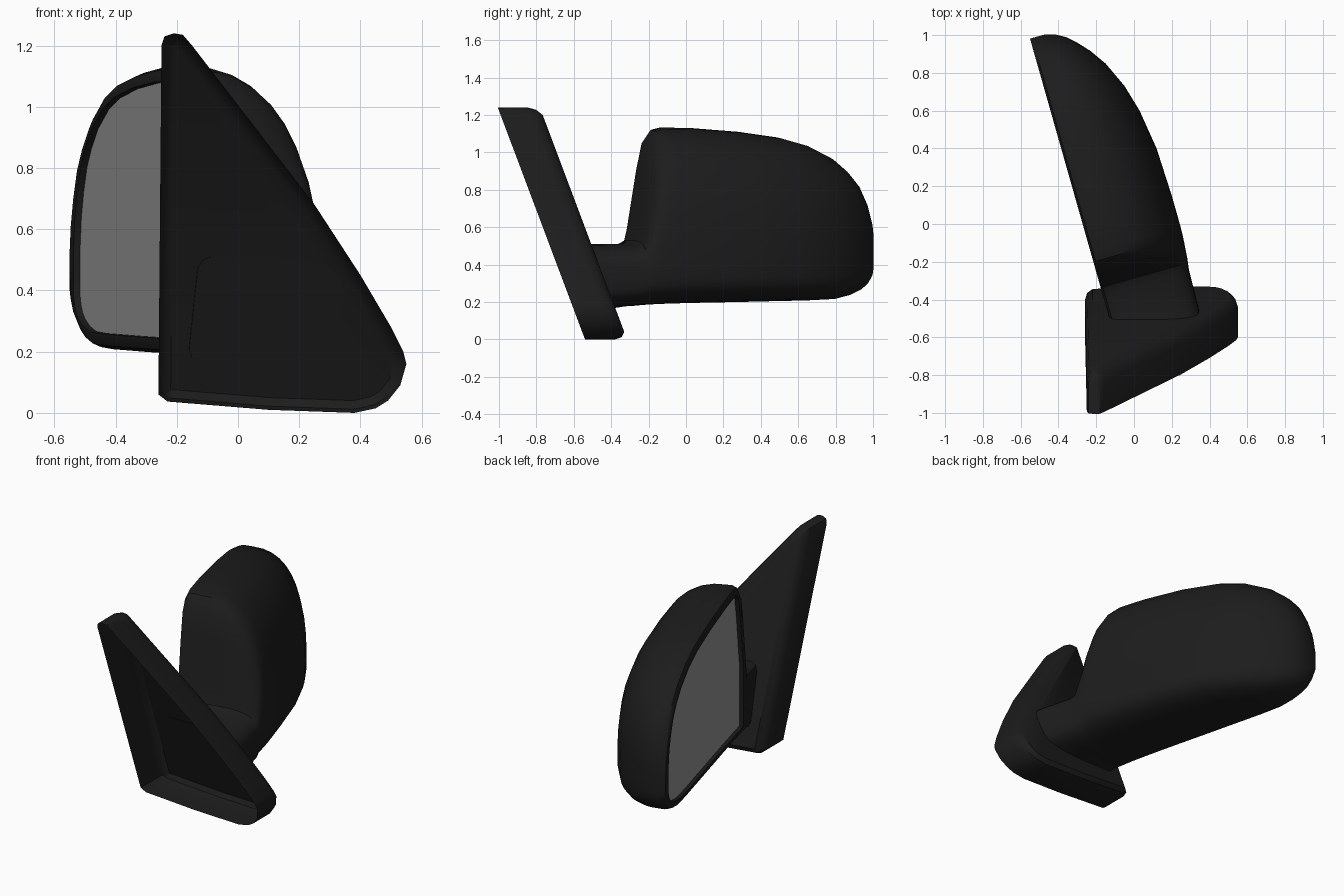
import bpy, bmesh, math
from mathutils import Vector

cube = bpy.data.objects.get("Cube")
if cube:
    bpy.data.objects.remove(cube)


def material(name, shade):
    mat = bpy.data.materials.new(name)
    mat.use_nodes = True
    color = (shade, shade, shade, 1)
    mat.diffuse_color = color
    mat.node_tree.nodes["Principled BSDF"].inputs["Base Color"].default_value = color
    return mat


def loft(name, rings, mat, cap_start=True, smooth=True):
    """Skin a row of equal-length closed rings."""
    bm = bmesh.new()
    rows = [[bm.verts.new(p) for p in ring] for ring in rings]
    count = len(rows[0])
    for a, b in zip(rows, rows[1:]):
        for i in range(count):
            j = (i + 1) % count
            bm.faces.new((a[i], a[j], b[j], b[i]))
    bm.faces.new(rows[-1])
    if cap_start:
        bm.faces.new(rows[0])
    bmesh.ops.recalc_face_normals(bm, faces=bm.faces)
    mesh = bpy.data.meshes.new(name)
    bm.to_mesh(mesh)
    bm.free()
    obj = bpy.data.objects.new(name, mesh)
    bpy.context.collection.objects.link(obj)
    mesh.materials.append(mat)
    if smooth:
        smooth_shade(obj)
    return obj


def select(obj):
    bpy.ops.object.select_all(action='DESELECT')
    obj.select_set(True)
    bpy.context.view_layer.objects.active = obj


def smooth_shade(obj):
    select(obj)
    bpy.ops.object.shade_smooth_by_angle(angle=math.radians(38))


def inset(points, amount):
    """Move a clockwise 2D outline inward."""
    result = []
    for i, p in enumerate(points):
        p = Vector(p)
        before = (p - Vector(points[i - 1])).normalized()
        after = (Vector(points[(i + 1) % len(points)]) - p).normalized()
        n1, n2 = (Vector((d.y, -d.x)) for d in (before, after))
        result.append(p + (n1 + n2) * amount / max(1 + n1.dot(n2), 0.5))
    return result


black = material("black_plastic", 0.012)
silver = material("mirror_grey", 0.3)

# Mounting plate: an open, leaning triangular shell with a rounded back edge
LEAN = 0.376
outline = [(-.26, .06), (-.25, 1.2), (-.24, 1.23), (-.21, 1.24), (-.18, 1.235),
           (-.15, 1.2), (.25, .68), (.4, .45), (.5, .28), (.54, .2), (.55, .16),
           (.53, .09), (.49, .04), (.45, .015), (.38, 0), (.1, .01), (-.23, .037)]
plate_rings = []
for depth, amount in ((0, 0), (.16, 0), (.2, .012), (.225, .04)):
    plate_rings.append([(p[0], -.54 - LEAN * p[1] + depth, p[1])
                        for p in inset(outline, amount)])
loft("mounting_plate", plate_rings, black, cap_start=False)

# Housing frame: u runs along the mirror face, v runs away from it
U = Vector((-.273, .962, 0))
V = Vector((.962, .273, 0))
ORIGIN = Vector((-.272, 0, 0))


def place(u, v, z):
    return ORIGIN + U * u + V * v + Vector((0, 0, z))


def section(width, low, high, power):
    """Flat face with a soft rim, and a bulging outer side."""
    r = min(.04, (high - low) / 5)
    mid = low + min(.2, (high - low) * .45)
    points = [(0, low + r), (0, high - r), (r * .3, high - r * .3)]
    steps = 20
    for i in range(steps + 1):
        t = math.pi * (.5 - i / steps)
        n = power if t > 0 else 3.6
        c, s = max(math.cos(t), 0) ** (2 / n), abs(math.sin(t)) ** (2 / n)
        z = mid + (high - mid) * s if t > 0 else mid - (mid - low) * s
        points.append((r + (width - r) * c, z))
    return points + [(r * .3, low + r * .3)]


# Stations: u, width, bottom, top, roundness of the upper side
stations = [(-.39, .475, .176, .51, 4), (-.35, .48, .178, .53, 4),
            (-.333, .483, .18, .6, 3.6), (-.28, .487, .184, .92, 2.9),
            (-.25, .49, .186, 1.06, 2.6), (-.208, .493, .188, 1.12, 2.5),
            (-.156, .495, .19, 1.133, 2.5), (.015, .495, .195, 1.13, 2.5),
            (.278, .486, .2, 1.11, 2.5), (.495, .454, .205, 1.08, 2.5),
            (.642, .413, .208, 1.04, 2.5), (.784, .349, .215, .97, 2.5),
            (.87, .29, .235, .9, 2.5), (.931, .235, .26, .83, 2.5),
            (.975, .187, .29, .74, 2.5), (1.005, .135, .33, .65, 2.5),
            (1.02, .08, .37, .55, 2.5)]

# Arm root ends on the sloping back of the plate
root = [place((-.319 - LEAN * z - V.y * v) / U.y, v, z)
        for v, z in section(.47, .167, .51, 4)]
rings = [root] + [[place(u, v, z) for v, z in section(w, low, high, n)]
                  for u, w, low, high, n in stations]
housing = loft("housing_and_arm", rings, black, smooth=False)

# Mirror opening cut into the flat face
face = stations[2:]
rim = [(s[0], s[3]) for s in face] + [(s[0], s[2]) for s in reversed(face)]
opening = inset(rim, .05)
cutter = loft("opening_cutter", [[place(p[0], v, p[1]) for p in opening]
                                 for v in (-.1, .03)], black, smooth=False)
cutter.hide_render = True
cut = housing.modifiers.new("opening", 'BOOLEAN')
cut.object = cutter
cut.operation = 'DIFFERENCE'
cut.solver = 'EXACT'
select(housing)
bpy.ops.object.modifier_apply(modifier=cut.name)
bpy.data.objects.remove(cutter)
smooth_shade(housing)

# Mirror glass seated in the opening
glass = inset(rim, .051)
loft("mirror_glass", [[place(p[0], v, p[1]) for p in glass]
                      for v in (.029, .022)], silver)
